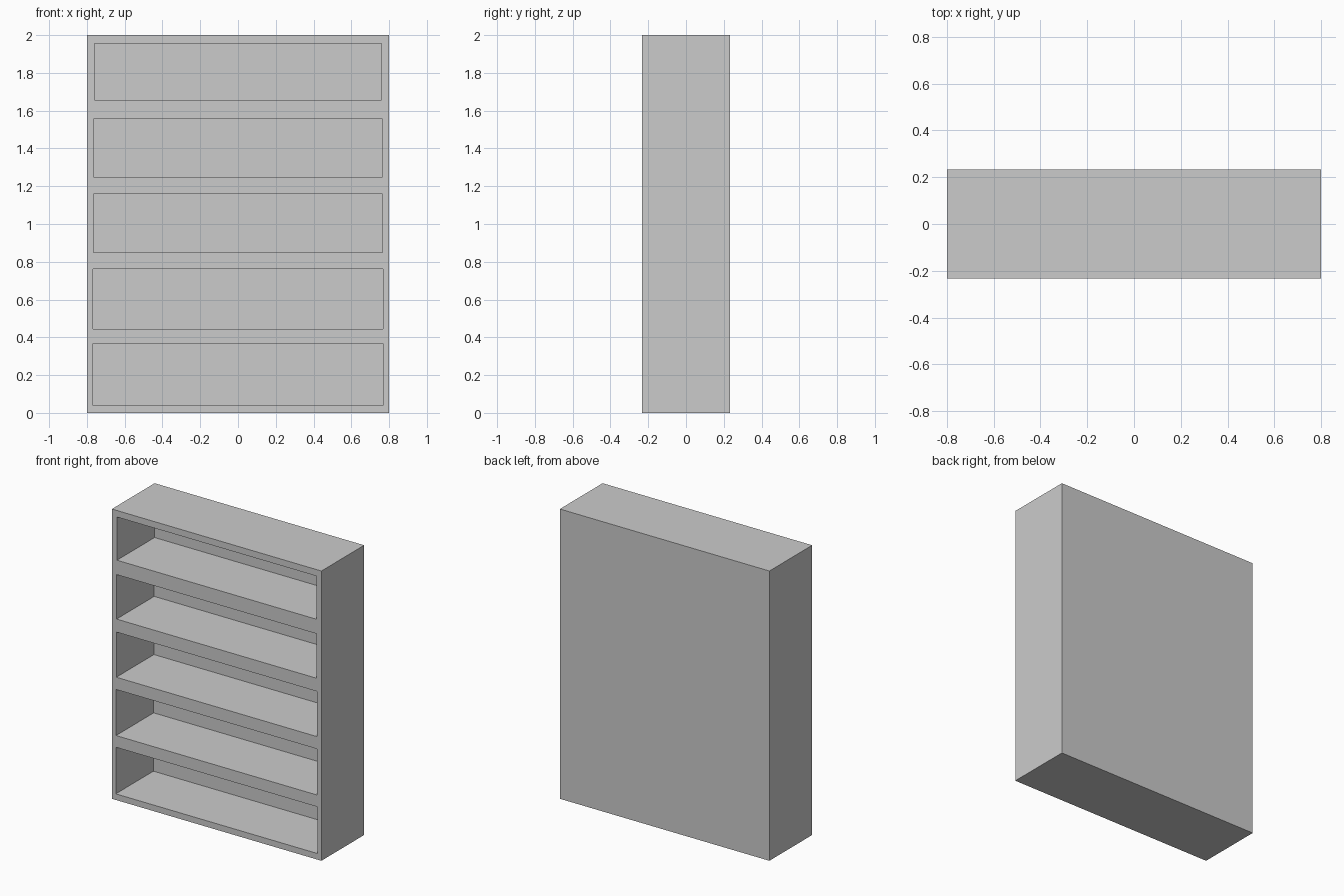
import bpy
import bmesh
from mathutils import Matrix, Vector

if "Cube" in bpy.data.objects:
    bpy.data.objects.remove(bpy.data.objects["Cube"])

W, D, H = 1.6, 0.466, 2.0
FRONT = -D / 2
DEPTH = 0.41      # how far each compartment runs back

# compartments, bottom to top: half width, floor z, ceiling z
BAYS = [
    (0.770, 0.042, 0.364),
    (0.768, 0.445, 0.763),
    (0.766, 0.848, 1.160),
    (0.764, 1.250, 1.557),
    (0.761, 1.657, 1.955),
]


def add_box(bm, lo, hi):
    lo, hi = Vector(lo), Vector(hi)
    mat = Matrix.Translation((lo + hi) / 2) @ Matrix.Diagonal((*(hi - lo), 1))
    bmesh.ops.create_cube(bm, size=1, matrix=mat)


def make_object(name, boxes):
    bm = bmesh.new()
    for lo, hi in boxes:
        add_box(bm, lo, hi)
    mesh = bpy.data.meshes.new(name)
    bm.to_mesh(mesh)
    bm.free()
    ob = bpy.data.objects.new(name, mesh)
    bpy.context.collection.objects.link(ob)
    return ob


# solid cabinet body
shelf = make_object("bookshelf", [((-W / 2, FRONT, 0), (W / 2, -FRONT, H))])

# compartments cut in from the front
cutter = make_object("compartment_cutter", [
    ((-x, FRONT - 0.1, z0), (x, FRONT + DEPTH, z1)) for x, z0, z1 in BAYS])
cutter.hide_render = True

cut = shelf.modifiers.new("compartments", 'BOOLEAN')
cut.operation = 'DIFFERENCE'
cut.solver = 'EXACT'
cut.object = cutter

# bake the cut and drop the helper
bpy.context.view_layer.objects.active = shelf
bpy.ops.object.modifier_apply(modifier=cut.name)
bpy.data.objects.remove(cutter, do_unlink=True)
